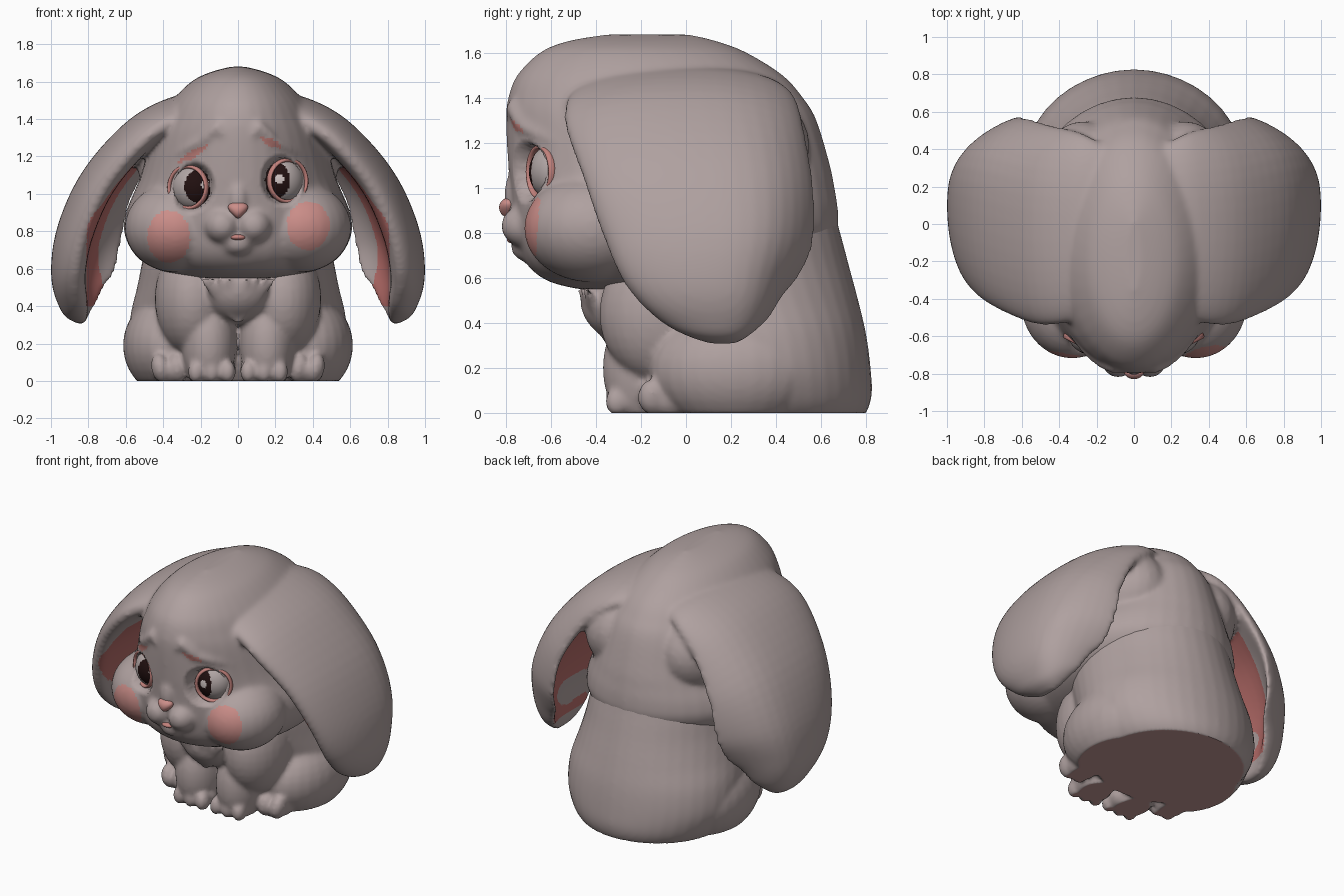
import bpy, bmesh, math
from mathutils import Matrix, Vector

cube = bpy.data.objects.get("Cube")
if cube:
    bpy.data.objects.remove(cube)


def material(name, r, g, b):
    m = bpy.data.materials.new(name)
    m.use_nodes = True
    m.diffuse_color = (r, g, b, 1)
    node = m.node_tree.nodes["Principled BSDF"]
    node.inputs["Base Color"].default_value = (r, g, b, 1)
    node.inputs["Roughness"].default_value = 0.8
    return m


FUR = material("fur", 0.43, 0.355, 0.35)
BLUSH = material("blush", 0.60, 0.27, 0.25)
INNER = material("inner_ear", 0.48, 0.155, 0.145)
UNDER = material("underside", 0.54, 0.31, 0.30)
ROSE = material("eye_rim", 0.54, 0.22, 0.20)
WHITE = material("eye_white", 0.44, 0.38, 0.375)
PUPIL = material("pupil", 0.015, 0.005, 0.005)
GLINT = material("glint", 0.62, 0.54, 0.53)
SIDES = 40


def blob(bm, c, r, turn=0.0, detail=28):
    """Ellipsoid, mirrored across x unless it is central; turn rolls it about y."""
    for s in ((1, -1) if c[0] else (1,)):
        mat = (Matrix.Translation((c[0] * s, c[1], c[2]))
               @ Matrix.Rotation(turn * s, 4, "Y") @ Matrix.Diagonal((*r, 1)))
        bmesh.ops.create_uvsphere(bm, u_segments=detail, v_segments=detail * 2 // 3,
                                  radius=1, matrix=mat)


def ridge(bm, points, y_of, radius, steps=6):
    """Tapered ridge of small blobs through (x, z) points, laid on a surface."""
    n = len(points) - 1
    for i in range(steps * n + 1):
        t = i / steps
        k = min(int(t), n - 1)
        p = Vector(points[k]).lerp(Vector(points[k + 1]), t - k)
        r = radius * (0.5 + 0.5 * math.sin(math.pi * t / n))
        blob(bm, (p.x, y_of(p.x, p.y), p.y), (r, r, r), detail=9)


def refine(rows, steps=5):
    """Smooth curve through rows of numbers."""
    out = []
    for i in range(len(rows) - 1):
        quad = [rows[max(i - 1, 0)], rows[i], rows[i + 1], rows[min(i + 2, len(rows) - 1)]]
        for k in range(steps):
            t = k / steps
            out.append([b + t / 2 * (c - a + t * (2 * a - 5 * b + 4 * c - d + t * (3 * b - a - 3 * c + d)))
                        for a, b, c, d in zip(*quad)])
    return out + [list(rows[-1])]


def skin(bm, rings):
    """Closed surface over rings of points."""
    rings = [[bm.verts.new(p) for p in ring] for ring in rings]
    faces = [bm.faces.new(rings[0]), bm.faces.new(rings[-1])]
    for p, q in zip(rings, rings[1:]):
        for k in range(SIDES):
            j = (k + 1) % SIDES
            faces.append(bm.faces.new((p[k], p[j], q[j], q[k])))
    bmesh.ops.recalc_face_normals(bm, faces=faces)


def stack(bm, rows):
    """Stacked oval sections: height, half width, front y, back y."""
    turn = [2 * math.pi * k / SIDES for k in range(SIDES)]
    skin(bm, [[(w * math.cos(a), (f + b) / 2 + (b - f) / 2 * math.sin(a), z) for a in turn]
              for z, w, f, b in refine(rows)])


def finish(bm, name, mats):
    me = bpy.data.meshes.new(name)
    bm.to_mesh(me)
    bm.free()
    ob = bpy.data.objects.new(name, me)
    bpy.context.collection.objects.link(ob)
    for m in mats:
        me.materials.append(m)
    return ob


def smooth(ob, angle=60):
    bpy.ops.object.select_all(action="DESELECT")
    ob.select_set(True)
    bpy.context.view_layer.objects.active = ob
    bpy.ops.object.shade_smooth_by_angle(angle=math.radians(angle))


def fuse(bm, name, mats, iterations):
    """Melt the parts into one soft skin."""
    ob = finish(bm, name, [])
    rm = ob.modifiers.new("fuse", "REMESH")
    rm.mode = "VOXEL"
    rm.voxel_size = 0.015
    sm = ob.modifiers.new("soften", "SMOOTH")
    sm.factor = 0.5
    sm.iterations = iterations
    dg = bpy.context.evaluated_depsgraph_get()
    me = bpy.data.meshes.new_from_object(ob.evaluated_get(dg))
    ob.modifiers.clear()
    ob.data = me
    me.materials.clear()
    for m in mats:
        me.materials.append(m)
    return ob


def oval(x, z, o):
    return math.hypot((x - o[0]) / o[2], (z - o[1]) / o[3])


# Head
head = bmesh.new()
stack(head, [(0.55, 0.20, -0.48, 0.0), (0.58, 0.38, -0.60, 0.25), (0.63, 0.50, -0.68, 0.45),
             (0.70, 0.57, -0.73, 0.60), (0.80, 0.61, -0.755, 0.67), (0.90, 0.60, -0.77, 0.675),
             (1.00, 0.56, -0.78, 0.66), (1.10, 0.52, -0.79, 0.64), (1.30, 0.46, -0.80, 0.58),
             (1.40, 0.41, -0.79, 0.52), (1.50, 0.35, -0.75, 0.43), (1.60, 0.25, -0.65, 0.27),
             (1.65, 0.15, -0.53, 0.14), (1.68, 0.04, -0.36, 0.02)])
blob(head, (0.33, -0.42, 0.82), (0.275, 0.30, 0.24))           # cheek
blob(head, (0.27, 0.18, 1.18), (0.27, 0.37, 0.30))             # ear root
blob(head, (0.085, -0.71, 0.83), (0.095, 0.112, 0.095), 0.3)   # muzzle
blob(head, (0, -0.68, 0.74), (0.10, 0.10, 0.075))              # chin
blob(head, (0, -0.69, 0.97), (0.075, 0.12, 0.15))              # nose bridge
ridge(head, [(0.07, 1.30), (0.11, 1.36), (0.19, 1.28), (0.35, 1.20)],
      lambda x, z: -0.07 - 0.72 * math.sqrt(1 - (x / 0.48) ** 2) + 0.005, 0.036)  # brows

# Ears: x, z, front y, back y, half thickness, curl of the back edge
ear = refine([(0.15, 1.44, -0.40, 0.42, 0.10, 0.0),
              (0.30, 1.41, -0.51, 0.49, 0.12, 0.03),
              (0.50, 1.29, -0.54, 0.53, 0.135, 0.08),
              (0.71, 1.05, -0.46, 0.57, 0.14, 0.15),
              (0.83, 0.79, -0.37, 0.56, 0.14, 0.21),
              (0.87, 0.57, -0.27, 0.47, 0.13, 0.20),
              (0.85, 0.42, -0.13, 0.38, 0.11, 0.10),
              (0.835, 0.345, 0.0, 0.29, 0.075, 0.03),
              (0.83, 0.305, 0.11, 0.22, 0.02, 0.0)])
for side in (1, -1):
    rings = []
    for i, (x, z, yf, yb, th, curl) in enumerate(ear):
        a, b = ear[max(i - 1, 0)], ear[min(i + 1, len(ear) - 1)]
        run = Vector((b[0] - a[0], b[1] - a[1])).normalized()
        ring = []
        for k in range(SIDES):
            c, s = math.cos(2 * math.pi * k / SIDES), math.sin(2 * math.pi * k / SIDES)
            off = th * (s if s > 0 else s * (1 + 0.6 * s)) - (curl * c ** 4 if c < 0 else 0)
            y = (yf + yb) / 2 - (yb - yf) / 2 * c
            ring.append((side * (x - run.y * off), y, z + run.x * off))
        rings.append(ring)
    skin(head, rings)

head_ob = fuse(head, "head_and_ears", [FUR, BLUSH, INNER, ROSE], 10)

# Eyes: centre x, z; pupil oval; glint oval
eyes = {"right_eye": (-0.24, 1.035, (-0.208, 1.04, 0.078, 0.088), (-0.175, 1.05, 0.023, 0.025)),
        "left_eye": (0.238, 1.07, (0.205, 1.072, 0.072, 0.095), (0.222, 1.08, 0.023, 0.025))}
cheeks = [(-0.37, 0.77, 0.115, 0.14), (0.375, 0.83, 0.115, 0.13)]
brow_pink = [(-0.315, 1.17, -0.165, 1.255), (0.12, 1.30, 0.23, 1.25)]


def near_segment(x, z, s):
    a, d, p = Vector(s[:2]), Vector(s[2:]) - Vector(s[:2]), Vector((x, z))
    t = max(0, min(1, (p - a).dot(d) / d.dot(d)))
    return (p - a - d * t).length < 0.006 + 0.014 * math.sin(math.pi * t)


# Sockets, then painted areas
for v in head_ob.data.vertices:
    for ex, ez, _, _ in eyes.values():
        d = oval(v.co.x, v.co.z, (ex, ez, 0.10, 0.115))
        if v.co.y < -0.4 and d < 1.6:
            plane = -0.655 + 0.5 * (abs(v.co.x) - abs(ex))
            v.co.y = max(v.co.y, plane + (0.06 if d < 0.95 else -0.25 * (d - 0.95)))
for f in head_ob.data.polygons:
    x, y, z = f.center
    inward = f.normal.x * (1 if x > 0 else -1) < -0.25 and f.normal.y < 0.15
    if y < -0.4 and any(oval(x, z, c) < 1 for c in cheeks):
        f.material_index = 1
    elif 0.5 < abs(x) < 0.81 and 0.40 < z < 1.15 and -0.4 < y < 0.4 and inward:
        f.material_index = 2
    elif y < -0.5 and any(near_segment(x, z, s) for s in brow_pink):
        f.material_index = 3
smooth(head_ob, 80)

# Eyeballs and lids
for name, (ex, ez, pupil, glint) in eyes.items():
    turn = Matrix.Rotation(math.radians(27 if ex > 0 else -27), 4, "Z")
    base = Matrix.Translation((ex, -0.59, ez)) @ turn
    bm = bmesh.new()
    bmesh.ops.create_uvsphere(bm, u_segments=72, v_segments=54, radius=1,
                              matrix=base @ Matrix.Diagonal((0.116, 0.105, 0.122, 1)))
    for f in bm.faces:
        c = f.calc_center_median()
        if c.y < -0.59:
            if oval(c.x, c.z, glint) < 1:
                f.material_index = 2
            elif oval(c.x, c.z, pupil) < 1:
                f.material_index = 1
    smooth(finish(bm, name, [WHITE, PUPIL, GLINT]))
    bpy.ops.mesh.primitive_torus_add(major_radius=1, minor_radius=0.1,
                                     major_segments=48, minor_segments=10)
    rim = bpy.context.object
    rim.name = name + "_rim"
    rim.location = (0, 0, 0)
    rim.data.transform(base @ Matrix.Translation((0, -0.06, 0))
                       @ Matrix.Diagonal((0.110, 0.2, 0.112, 1))
                       @ Matrix.Rotation(math.pi / 2, 4, "X"))
    rim.data.materials.append(ROSE)
    smooth(rim)

# Nose and mouth
bm = bmesh.new()
blob(bm, (0, 0, 0), (1, 1, 1))
for v in bm.verts:
    v.co = (v.co.x * 0.068 * (0.7 + 0.4 * v.co.z), v.co.y * 0.04 - 0.79, v.co.z * 0.043 + 0.912)
smooth(finish(bm, "nose", [BLUSH]))
bm = bmesh.new()
blob(bm, (0, -0.765, 0.768), (0.042, 0.03, 0.016))
smooth(finish(bm, "mouth", [ROSE]))

# Body, legs and feet
body = bmesh.new()
stack(body, [(-0.05, 0.40, -0.05, 0.75), (0.0, 0.48, -0.10, 0.80), (0.08, 0.54, -0.15, 0.825),
             (0.20, 0.58, -0.17, 0.82), (0.35, 0.575, -0.20, 0.80), (0.50, 0.54, -0.28, 0.765),
             (0.65, 0.51, -0.34, 0.725), (0.80, 0.48, -0.32, 0.685), (0.95, 0.42, -0.25, 0.64),
             (1.10, 0.30, -0.10, 0.55)])
for c, r in [((0.36, 0.22, 0.19), (0.255, 0.38, 0.27)),    # haunch
             ((0.24, -0.11, 0.44), (0.205, 0.275, 0.31)),  # shoulder
             ((0.155, -0.19, 0.20), (0.145, 0.18, 0.27)),  # foreleg
             ((0.14, -0.23, 0.06), (0.13, 0.11, 0.085)),   # forepaw
             ((0.36, -0.07, 0.06), (0.10, 0.13, 0.09)),    # hind foot
             ((0, -0.22, 0.50), (0.22, 0.25, 0.20))]:      # chest
    blob(body, c, r)
for x in (0.055, 0.14, 0.225):
    blob(body, (x, -0.305, 0.05), (0.044, 0.055, 0.062), detail=15)    # front toes
for x in (0.325, 0.415):
    blob(body, (x, -0.15, 0.07), (0.05, 0.065, 0.08), 0.2, detail=15)  # hind toes
for i in range(4):                                                     # chest tuft
    ridge(body, [(0.20 - 0.05 * i, 0.55), (0.10 - 0.025 * i, 0.44), (0.012, 0.32 + 0.03 * i)],
          lambda x, z: -0.36 - 0.55 * (z - 0.32) + 0.25 * x, 0.024)

body_ob = fuse(body, "body", [FUR, UNDER], 5)
for v in body_ob.data.vertices:
    v.co.z = max(v.co.z, 0)
for f in body_ob.data.polygons:
    if f.center.z < 0.0005:
        f.material_index = 1
smooth(body_ob, 50)
